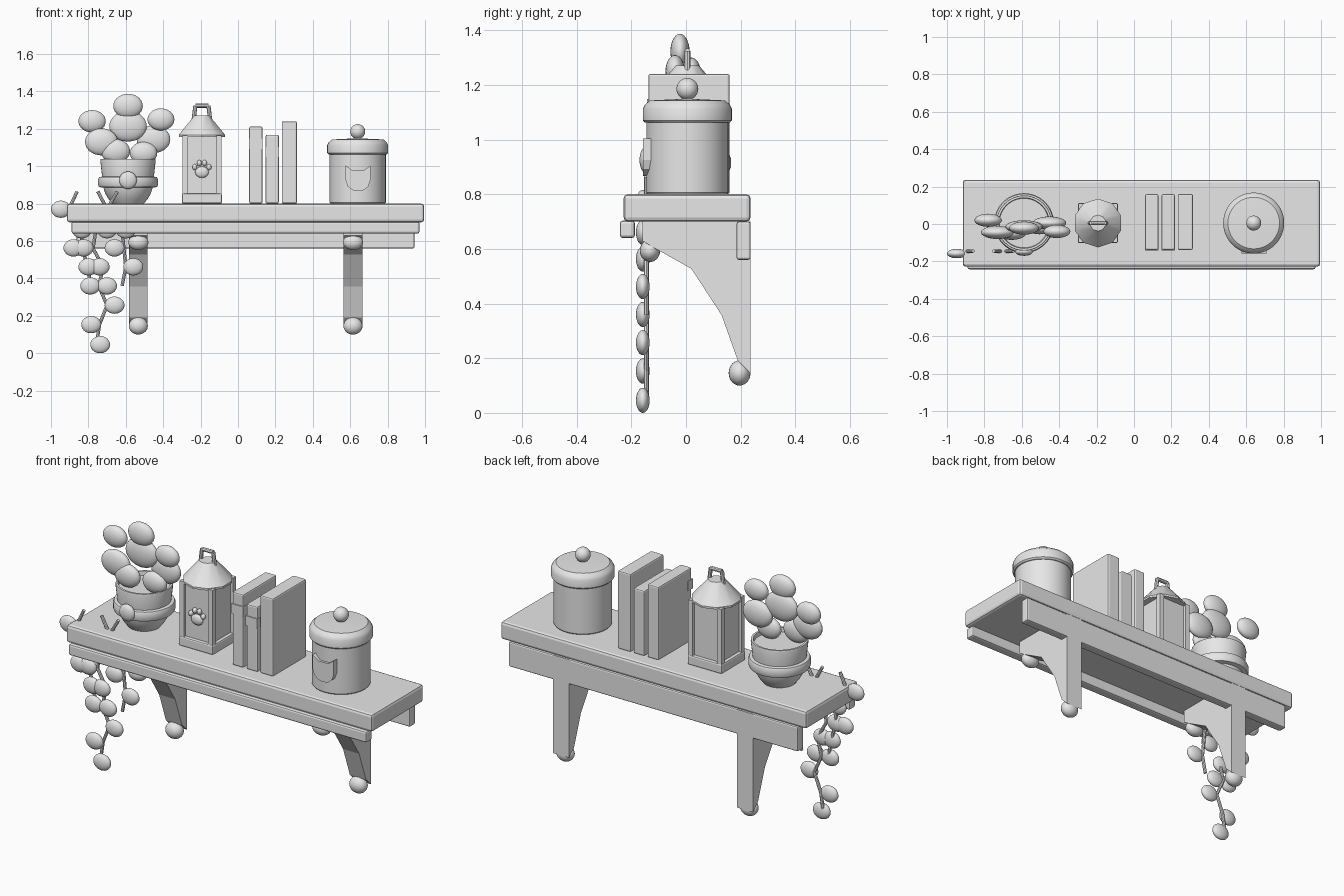
import bpy, bmesh, math
from mathutils import Vector

if "Cube" in bpy.data.objects:
    bpy.data.objects.remove(bpy.data.objects["Cube"])

grey = bpy.data.materials.new("plain grey")
grey.diffuse_color = (0.8, 0.8, 0.8, 1)
grey.use_nodes = True
grey.node_tree.nodes["Principled BSDF"].inputs["Base Color"].default_value = grey.diffuse_color
YC = 0.005  # depth line on which the ornaments stand


def finish(name, bm, bevel=0.0, smooth=True):
    bmesh.ops.recalc_face_normals(bm, faces=bm.faces)
    me = bpy.data.meshes.new(name)
    bm.to_mesh(me)
    bm.free()
    ob = bpy.data.objects.new(name, me)
    bpy.context.collection.objects.link(ob)
    me.materials.append(grey)
    if bevel:
        m = ob.modifiers.new("soft edges", 'BEVEL')
        m.width, m.segments, m.limit_method = bevel, 2, 'ANGLE'
    if smooth:
        bpy.ops.object.select_all(action='DESELECT')
        ob.select_set(True)
        bpy.context.view_layer.objects.active = ob
        bpy.ops.object.shade_smooth_by_angle(angle=math.radians(35))
    return ob


def box(name, x, y, z, bevel=0.0):
    """Box from (min, max) pairs."""
    bm = bmesh.new()
    bmesh.ops.create_cube(bm, size=1)
    for v in bm.verts:
        v.co = [(a + b) / 2 + c * (b - a) for (a, b), c in zip((x, y, z), v.co)]
    return finish(name, bm, bevel, False)


def ball(name, loc, r):
    bm = bmesh.new()
    bmesh.ops.create_uvsphere(bm, u_segments=24, v_segments=14, radius=1)
    for v in bm.verts:
        v.co = [l + c * s for l, c, s in zip(loc, v.co, r)]
    return finish(name, bm)


def lathe(name, x, y, profile, n=48, turn=0.0):
    """Closed turned shape from (radius, height) points."""
    bm = bmesh.new()
    rings = []
    for r, z in profile:
        rings.append([bm.verts.new((x + r * math.cos(turn + math.tau * i / n),
                                    y + r * math.sin(turn + math.tau * i / n), z))
                      for i in range(n)])
    for a, b in zip(rings, rings[1:]):
        for i in range(n):
            j = (i + 1) % n
            bm.faces.new((a[i], a[j], b[j], b[i]))
    bm.faces.new(rings[0][::-1])
    bm.faces.new(rings[-1])
    return finish(name, bm)


def prism(name, pts, offset):
    """Extrude a flat outline along an offset."""
    bm = bmesh.new()
    f = bm.faces.new([bm.verts.new(p) for p in pts])
    ext = bmesh.ops.extrude_face_region(bm, geom=[f], use_keep_orig=True)
    bmesh.ops.translate(bm, vec=offset,
                        verts=[g for g in ext["geom"] if isinstance(g, bmesh.types.BMVert)])
    return finish(name, bm, 0, False)


def tube(name, pts, r):
    """Straight round rods joined at the points."""
    bm = bmesh.new()
    for a, b in zip(pts, pts[1:]):
        a, b = Vector(a), Vector(b)
        d = b - a
        m = d.to_track_quat('Z', 'Y').to_matrix().to_4x4()
        m.translation = (a + b) / 2
        bmesh.ops.create_cone(bm, cap_ends=True, segments=8, radius1=r, radius2=r,
                              depth=d.length, matrix=m)
    return finish(name, bm)


# Shelf board and rails
box("shelf_board", (-0.915, 0.995), (-0.228, 0.236), (0.70, 0.80), 0.015)
box("front_rail", (-0.89, 0.97), (-0.242, -0.187), (0.64, 0.703), 0.01)
box("back_rail", (-0.863, 0.943), (0.185, 0.236), (0.56, 0.70), 0.008)

# Brackets with ball ends
side = [(0.236, 0.70), (-0.16, 0.70), (-0.16, 0.63), (-0.115, 0.603), (0.02, 0.527),
        (0.13, 0.358), (0.19, 0.19), (0.236, 0.146)]
for x in (-0.533, 0.615):
    prism("bracket", [(x - 0.05, y, z) for y, z in side], (0.1, 0, 0))
    ball("bracket_front_ball", (x, -0.132, 0.593), (0.054, 0.037, 0.041))
    ball("bracket_foot_ball", (x, 0.196, 0.146), (0.051, 0.04, 0.046))

# Jar with lid, knob and cat face plate
lathe("jar_body", 0.64, YC, [(0.145, 0.80), (0.15, 0.806), (0.15, 1.07)])
lathe("jar_lid", 0.64, YC, [(0.155, 1.062), (0.163, 1.07), (0.163, 1.112), (0.155, 1.128),
                            (0.138, 1.143), (0.03, 1.148)])
ball("jar_knob", (0.64, YC, 1.185), (0.04, 0.04, 0.04))
face = [(0.0, 0.866), (0.03, 0.872), (0.055, 0.892), (0.066, 0.925), (0.066, 1.003), (0.03, 0.978)]
face += [(-x, z) for x, z in reversed(face[1:])]
prism("cat_face_plate", [(0.642 + x, -0.128, z) for x, z in face], (0, -0.03, 0))

# Books with raised spine bands
for x0, x1, top in ((0.06, 0.13, 1.213), (0.148, 0.218, 1.168), (0.234, 0.315, 1.24)):
    box("book", (x0, x1), (-0.138, 0.16), (0.80, top), 0.008)
    if top < 1.23:
        box("book_band", (x0 - 0.002, x1 + 0.002), (-0.143, -0.10), (top - 0.12, top - 0.065))

# Lantern
LX = -0.193
box("lantern_base", (LX - 0.107, LX + 0.107), (YC - 0.107, YC + 0.107), (0.80, 0.855), 0.008)
box("lantern_body", (LX - 0.088, LX + 0.088), (YC - 0.088, YC + 0.088), (0.85, 1.165))
for sx in (-1, 1):
    for sy in (-1, 1):
        cx, cy = LX + sx * 0.09, YC + sy * 0.09
        box("lantern_post", (cx - 0.014, cx + 0.014), (cy - 0.014, cy + 0.014), (0.85, 1.165))
lathe("lantern_roof", LX, YC, [(0.13, 1.157), (0.13, 1.168), (0.043, 1.27)], 10, math.pi / 10)
tube("lantern_handle", [(LX - 0.044, YC, 1.25), (LX - 0.035, YC, 1.323),
                        (LX + 0.035, YC, 1.323), (LX + 0.044, YC, 1.25)], 0.011)
ball("paw_pad", (LX, -0.088, 0.968), (0.036, 0.016, 0.03))
for dx, z in ((-0.038, 0.995), (-0.014, 1.017), (0.014, 1.017), (0.038, 0.995)):
    ball("paw_toe", (LX + dx, -0.088, z), (0.013, 0.014, 0.016))

# Plant pot with band and round badge
PX = -0.588
lathe("pot", PX, YC, [(0.085, 0.80), (0.105, 0.825), (0.122, 0.855), (0.133, 0.89), (0.138, 0.94),
                      (0.148, 1.03), (0.146, 1.038), (0.135, 1.038), (0.132, 1.015)])
lathe("pot_band", PX, YC, [(0.135, 0.885), (0.155, 0.889), (0.16, 0.90), (0.16, 0.93),
                           (0.155, 0.941), (0.135, 0.945)])
ball("pot_badge", (PX, -0.148, 0.925), (0.047, 0.022, 0.047))

# Bush leaves
for x, y, z, r in ((-0.588, -0.022, 1.322, 0.079), (-0.588, -0.015, 1.214, 0.1),
                   (-0.78, 0.02, 1.24, 0.073), (-0.412, -0.04, 1.25, 0.072),
                   (-0.73, -0.045, 1.13, 0.088), (-0.452, 0.005, 1.144, 0.09),
                   (-0.655, -0.05, 1.08, 0.078), (-0.505, -0.02, 1.07, 0.073)):
    ball("bush_leaf", (x, y, z), (r, 0.035, r * 0.82))

# Trailing vines: stems as (x, z) paths, then leaves
stems = (
    [(-0.86, 0.865), (-0.905, 0.77), (-0.84, 0.66), (-0.83, 0.56), (-0.805, 0.46), (-0.785, 0.36)],
    [(-0.75, 0.865), (-0.70, 0.77), (-0.76, 0.66), (-0.775, 0.56), (-0.72, 0.46), (-0.745, 0.36),
     (-0.70, 0.257), (-0.74, 0.155), (-0.755, 0.06)],
    [(-0.645, 0.865), (-0.70, 0.77), (-0.62, 0.66), (-0.61, 0.56), (-0.60, 0.46), (-0.62, 0.36)])
for path in stems:
    tube("vine_stem", [(x, -0.145, z) for x, z in path], 0.009)
for x, z in ((-0.947, 0.77), (-0.835, 0.66), (-0.70, 0.66), (-0.60, 0.66), (-0.88, 0.563),
             (-0.826, 0.563), (-0.66, 0.563), (-0.80, 0.462), (-0.74, 0.462), (-0.56, 0.462),
             (-0.79, 0.36), (-0.70, 0.36), (-0.66, 0.257), (-0.785, 0.153), (-0.737, 0.046)):
    ball("vine_leaf", (x, -0.158, z), (0.053, 0.025, 0.046))
